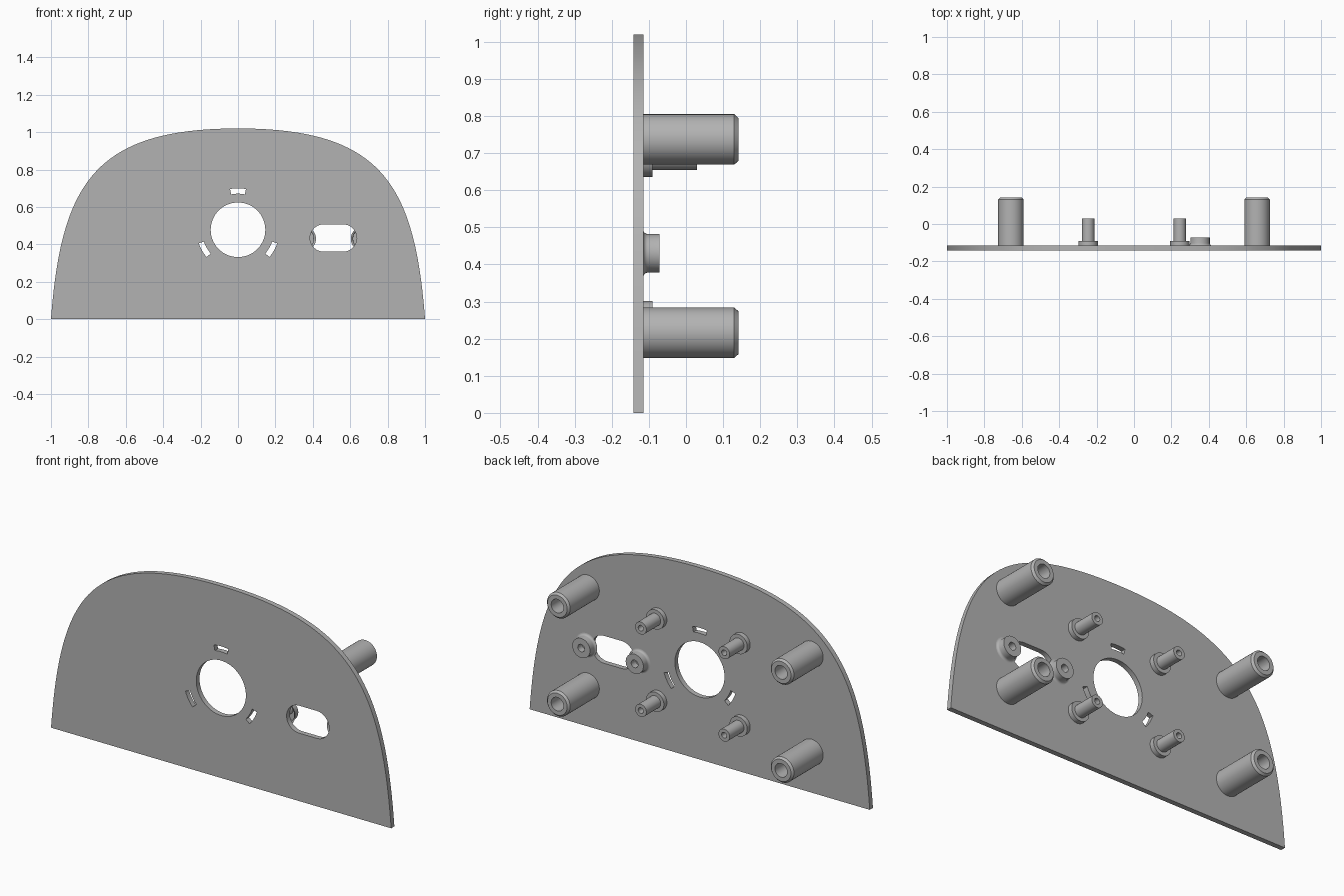
import bpy, bmesh
from math import cos, sin, pi, radians
from mathutils import Vector
from mathutils.geometry import interpolate_bezier

cube = bpy.data.objects.get("Cube")
if cube:
    bpy.data.objects.remove(cube, do_unlink=True)

FRONT, BACK = -0.142, -0.115      # the two faces of the plate

grey = bpy.data.materials.new("plain grey")
grey.use_nodes = True
grey.diffuse_color = (0.45, 0.45, 0.45, 1)
grey.node_tree.nodes["Principled BSDF"].inputs["Base Color"].default_value = grey.diffuse_color


def finish(name, bm):
    """Clean a bmesh and turn it into a shaded object."""
    bmesh.ops.remove_doubles(bm, verts=bm.verts, dist=1e-5)
    bmesh.ops.recalc_face_normals(bm, faces=bm.faces)
    mesh = bpy.data.meshes.new(name)
    bm.to_mesh(mesh)
    bm.free()
    mesh.materials.append(grey)
    mesh.shade_smooth()
    mesh.set_sharp_from_angle(angle=radians(30))
    obj = bpy.data.objects.new(name, mesh)
    bpy.context.collection.objects.link(obj)
    return obj


def arc(cx, cz, r, a, b, n):
    """Points on an arc from angle a to angle b, in degrees."""
    angles = [radians(a + (b - a) * i / n) for i in range(n + 1)]
    return [(cx + r * cos(t), cz + r * sin(t)) for t in angles]


def pierced_plate(name, loops):
    """Fill nested outlines and thicken them along y."""
    curve = bpy.data.curves.new(name, "CURVE")
    curve.dimensions = "2D"
    curve.fill_mode = "BOTH"
    curve.extrude = (BACK - FRONT) / 2
    for loop in loops:
        spline = curve.splines.new("POLY")
        spline.points.add(len(loop) - 1)
        for point, (x, z) in zip(spline.points, loop):
            point.co = (x, z, 0, 1)
        spline.use_cyclic_u = True
    helper = bpy.data.objects.new(name + " outline", curve)
    bpy.context.collection.objects.link(helper)
    mesh = bpy.data.meshes.new_from_object(helper.evaluated_get(bpy.context.evaluated_depsgraph_get()))
    bm = bmesh.new()
    bm.from_mesh(mesh)
    bpy.data.objects.remove(helper, do_unlink=True)
    bpy.data.curves.remove(curve)
    bpy.data.meshes.remove(mesh)
    for v in bm.verts:
        x, z, d = v.co
        v.co = (x, (FRONT + BACK) / 2 - d, z)
    return finish(name, bm)


def lathe(name, x, z, profile, steps=40):
    """Turn a (radius, y) profile around an axis running along y."""
    bm = bmesh.new()
    verts = [bm.verts.new((x + r, y, z)) for r, y in profile]
    edges = [bm.edges.new(pair) for pair in zip(verts, verts[1:])]
    bmesh.ops.spin(bm, geom=verts + edges, cent=(x, 0, z), axis=(0, 1, 0),
                   angle=2 * pi, steps=steps)
    return finish(name, bm)


# Panel: domed outline, round opening, three arc slots and an oblong window
half = [(p.x, p.y) for p in interpolate_bezier(
    Vector((1, 0)), Vector((0.945, 0.72)), Vector((0.77, 1.02)), Vector((0, 1.02)), 40)]
dome = half + [(-x, z) for x, z in reversed(half[:-1])]
HOLE_Z = 0.478
opening = arc(0, HOLE_Z, 0.146, 0, 360, 64)[:-1]
slots = [arc(0, HOLE_Z, 0.222, a - 11, a + 11, 8) + arc(0, HOLE_Z, 0.193, a + 11, a - 11, 8)
         for a in (90, 210, 330)]
WIN_X, WIN_Z = 0.51, 0.434
window = (arc(WIN_X + 0.052, WIN_Z, 0.073, -90, 90, 20)
          + arc(WIN_X - 0.052, WIN_Z, 0.073, 90, 270, 20))
pierced_plate("panel", [dome, opening, window] + slots)

# Four long mounting posts and four flanged standoffs behind the panel
post = [(0.068, BACK), (0.068, 0.13), (0.058, 0.141), (0.036, 0.141),
        (0.036, BACK + 0.01), (0, BACK + 0.01)]
standoff = [(0.052, BACK), (0.052, -0.09), (0.033, -0.09), (0.033, 0.03),
            (0.015, 0.03), (0.015, BACK + 0.01), (0, BACK + 0.01)]
for side, sx in (("left", 1), ("right", -1)):
    for level, post_z, standoff_z in (("upper", 0.737, 0.688), ("lower", 0.216, 0.25)):
        lathe(f"{level}_{side}_post", sx * 0.658, post_z, post)
        lathe(f"{level}_{side}_standoff", sx * 0.245, standoff_z, standoff)

# Two short screw bosses with flared feet beside the window
flare = [(0.064 - 0.012 * sin(t), BACK + 0.012 * (1 - cos(t)))
         for t in (i * pi / 10 for i in range(6))]
boss = flare + [(0.052, -0.072), (0.02, -0.072), (0.02, BACK + 0.005), (0, BACK + 0.005)]
for side, sx in (("outer", 1), ("inner", -1)):
    lathe(f"{side}_window_boss", WIN_X + sx * 0.157, 0.43, boss)
